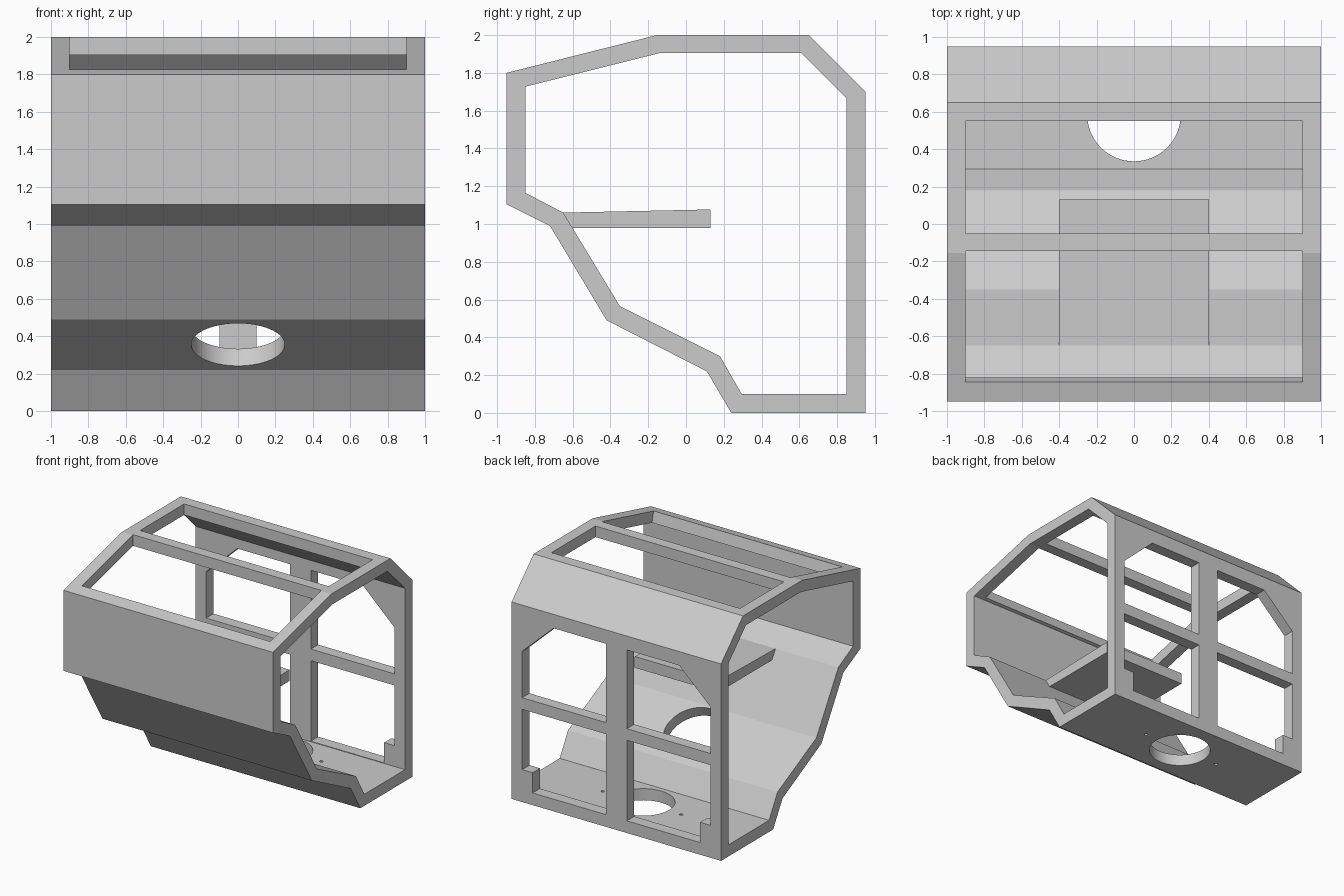
import bpy, bmesh
from math import cos, sin, tau
from mathutils import Vector

if "Cube" in bpy.data.objects:
    bpy.data.objects.remove(bpy.data.objects["Cube"])


def prism(name, points, direction):
    """Extrude a closed planar outline along a vector."""
    bm = bmesh.new()
    face = bm.faces.new([bm.verts.new(p) for p in points])
    ext = bmesh.ops.extrude_face_region(bm, geom=[face], use_keep_orig=True)
    bmesh.ops.translate(bm, vec=direction,
                        verts=[g for g in ext["geom"] if isinstance(g, bmesh.types.BMVert)])
    bmesh.ops.recalc_face_normals(bm, faces=bm.faces)
    mesh = bpy.data.meshes.new(name)
    bm.to_mesh(mesh)
    bm.free()
    obj = bpy.data.objects.new(name, mesh)
    bpy.context.collection.objects.link(obj)
    return obj


def side_prism(name, yz, half_width):
    return prism(name, [(-half_width, y, z) for y, z in yz], (2 * half_width, 0, 0))


def cylinder(name, center, axis, radius, length, sides=64):
    axis = Vector(axis).normalized()
    u = axis.orthogonal().normalized()
    v = axis.cross(u)
    start = Vector(center) - axis * length / 2
    pts = [start + radius * (u * cos(tau * i / sides) + v * sin(tau * i / sides))
           for i in range(sides)]
    return prism(name, pts, axis * length)


def cut(target, cutter):
    cutter.hide_render = True
    mod = target.modifiers.new("cut", "BOOLEAN")
    mod.operation = "DIFFERENCE"
    mod.solver = "EXACT"
    mod.object = cutter
    bpy.context.view_layer.objects.active = target
    bpy.ops.object.modifier_apply(modifier=mod.name)
    bpy.data.objects.remove(cutter)


# Faceted shell, open at both sides
outer = [(-.95, 1.8), (-.155, 2), (.65, 2), (.95, 1.7), (.95, 0),
         (.24, 0), (.11, .22), (-.42, .49), (-.72, .99), (-.95, 1.105)]
inner = [(-.85, 1.727), (-.14, 1.905), (.61, 1.905), (.85, 1.665), (.85, .1),
         (.295, .1), (.18, .3), (-.35, .565), (-.65, 1.06), (-.85, 1.165)]
shell = side_prism("shell", outer, 1)
cut(shell, side_prism("cavity_cutter", inner, 1.2))

# Sloped and flat roof openings
cut(shell, side_prism("front_roof_cutter",
                      [(-.87, 1.926), (-.80, 1.65), (-.145, 1.65), (-.145, 2.1), (-.87, 2.1)], .9))
cut(shell, side_prism("rear_roof_cutter", [(-.05, 1.85), (.55, 1.85), (.55, 2.1), (-.05, 2.1)], .9))

# Back windows: chamfered upper panes, stepped lower panes
upper = [(.1, .9), (.9, .9), (.9, 1.3), (.6, 1.58), (.1, 1.58)]
lower = [(.1, .105), (.8, .105), (.8, .28), (.9, .28), (.9, .8), (.1, .8)]
for side in (-1, 1):
    for pane in (upper, lower):
        cut(shell, prism("window_cutter", [(side * x, .8, z) for x, z in pane], (0, .3, 0)))

# Round holes in the front slope and floor, with two small floor holes
cut(shell, cylinder("front_hole_cutter", (0, -.155, .355), (0, -.454, -.891), .25, .35))
cut(shell, cylinder("floor_hole_cutter", (0, .585, .05), (0, 0, 1), .25, .2))
for side in (-1, 1):
    cut(shell, cylinder("screw_hole_cutter", (side * .375, .6, .05), (0, 0, 1), .014, .2, 16))

# Inner shelf with a slightly rising top
side_prism("shelf", [(-.66, 1.06), (.13, 1.077), (.13, .98), (-.63, .98)], .4)

# Smooth only the hole walls
for obj in bpy.data.objects:
    obj.select_set(True)
bpy.context.view_layer.objects.active = shell
bpy.ops.object.shade_smooth_by_angle(angle=.2)
